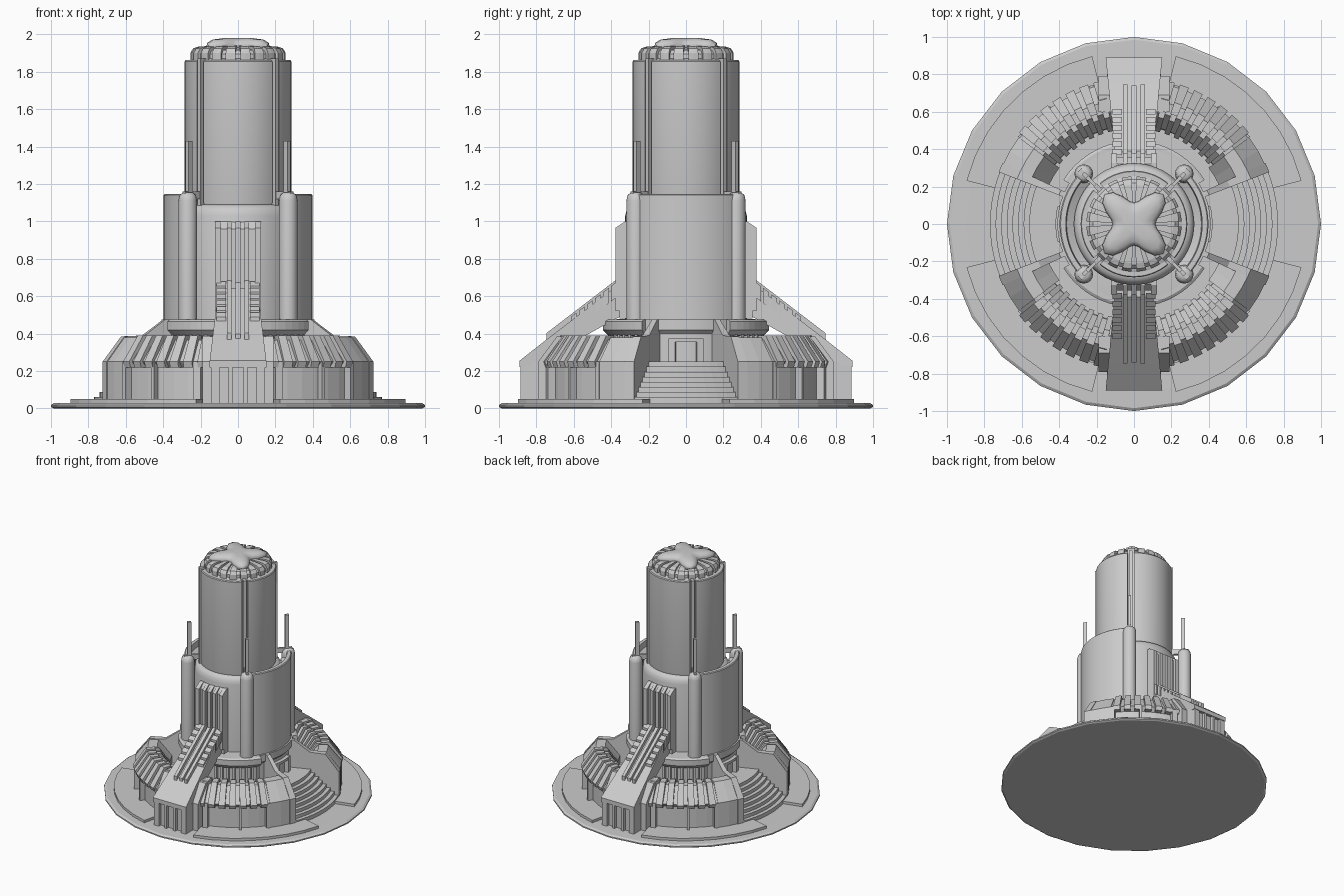
import bpy, bmesh, math
from mathutils import Matrix, Vector

if "Cube" in bpy.data.objects:
    bpy.data.objects.remove(bpy.data.objects["Cube"])


def finish(name, bm, smooth=None):
    bmesh.ops.recalc_face_normals(bm, faces=bm.faces)
    me = bpy.data.meshes.new(name)
    bm.to_mesh(me)
    bm.free()
    ob = bpy.data.objects.new(name, me)
    bpy.context.collection.objects.link(ob)
    if smooth:
        bpy.ops.object.select_all(action='DESELECT')
        ob.select_set(True)
        bpy.context.view_layer.objects.active = ob
        bpy.ops.object.shade_smooth_by_angle(angle=math.radians(smooth))
    return ob


def arcs(name, profile, spans, step=6, smooth=None):
    """Sweep a closed (r, z) profile around z over each span of degrees."""
    bm = bmesh.new()
    for a0, a1 in spans:
        full = a1 - a0 >= 360
        n = max(1, round((a1 - a0) / step))
        rings = []
        for i in range(n if full else n + 1):
            a = math.radians(a0 + (a1 - a0) * i / n)
            rings.append([bm.verts.new((r * math.cos(a), r * math.sin(a), z)) for r, z in profile])
        m = len(profile)
        for i in range(n):
            p, q = rings[i], rings[(i + 1) % len(rings)]
            for j in range(m):
                bm.faces.new((p[j], p[(j + 1) % m], q[(j + 1) % m], q[j]))
        if not full:
            bm.faces.new(rings[0])
            bm.faces.new(rings[-1])
    return finish(name, bm, smooth)


def lathe(name, profile, n, smooth=30):
    """Solid of revolution, closed by flat caps."""
    bm = bmesh.new()
    rings = [[bm.verts.new((r * math.cos(math.tau * i / n), r * math.sin(math.tau * i / n), z))
              for i in range(n)] for r, z in profile]
    for p, q in zip(rings, rings[1:]):
        for i in range(n):
            bm.faces.new((p[i], p[(i + 1) % n], q[(i + 1) % n], q[i]))
    bm.faces.new(rings[0])
    bm.faces.new(rings[-1])
    return finish(name, bm, smooth)


def four(a, b):
    return [(a, b), (180 - b, 180 - a), (180 + a, 180 + b), (360 - b, 360 - a)]


def band(r0, r1, z0, z1):
    return [(r0, z0), (r1, z0), (r1, z1), (r0, z1)]


def prisms(name, items):
    """Profiles in (y outward, z) between x0 and x1 with side flare, on front and back."""
    bm = bmesh.new()
    for prof, x0, x1, flare in items:
        for turn in (0, math.pi):
            rot = Matrix.Rotation(turn, 4, 'Z')
            sides = []
            for x in (x0, x1):
                sides.append([bm.verts.new(rot @ Vector((x * (1 + flare * (y - 0.35)), -y, z))) for y, z in prof])
            a, b = sides
            bm.faces.new(a)
            bm.faces.new(b)
            for j in range(len(prof)):
                k = (j + 1) % len(prof)
                bm.faces.new((a[j], a[k], b[k], b[j]))
    return finish(name, bm)


def both(prof, x0, x1, flare=0):
    return [(prof, x0, x1, flare), (prof, -x1, -x0, flare)]


# Ground plate and raised pads
lathe("base_plate", [(0.985, 0), (1, 0.008), (1, 0.018), (0.985, 0.028), (0.9, 0.03)], 24, None)
arcs("ground_pads", band(0.72, 0.925, 0.02, 0.05), four(14.5, 76), 9)
lathe("courtyard_floor", [(0.56, 0.02), (0.56, 0.2)], 48)

# Ring building: walls, posts, corner blocks and sloping teeth
wall = [(0.52, 0.03), (0.735, 0.03), (0.735, 0.22), (0.765, 0.25), (0.67, 0.365), (0.61, 0.365), (0.53, 0.26)]
arcs("ring_wall", wall, four(36, 82), 7)
corner = [(0.50, 0.03), (0.77, 0.03), (0.77, 0.25), (0.67, 0.38), (0.60, 0.38), (0.50, 0.26)]
arcs("corner_blocks", corner, four(24, 37), 6.5)
arcs("wall_posts", band(0.7, 0.775, 0.03, 0.25), four(37, 39) + four(53, 54.5) + four(72, 75))
outer, inner = [], []
for i in range(7):
    a = 38.5 + i * 5.9
    outer += four(a, a + 3.7)
    inner += four(a + 0.3, a + 3.4)
arcs("outer_teeth", [(0.72, 0.22), (0.775, 0.22), (0.785, 0.25), (0.685, 0.39), (0.62, 0.39), (0.62, 0.34)], outer)
arcs("inner_teeth", [(0.56, 0.23), (0.51, 0.23), (0.51, 0.27), (0.585, 0.38), (0.63, 0.38), (0.63, 0.34)], inner)

# Side stairs with flanking walls
for i in range(8):
    r = 0.56 + 0.03 * i
    arcs("stair_step", band(0.36, r, 0.02, 0.25 - 0.027 * i), [(-21.5, 21.5), (158.5, 201.5)], 4.3)
flank = [(0.38, 0.03), (0.775, 0.03), (0.775, 0.25), (0.67, 0.385), (0.55, 0.39), (0.43, 0.475), (0.38, 0.475)]
arcs("stair_walls", flank, four(21, 25))

# Tower podium with gallery pillars and doors
lathe("podium", [(0.39, 0.1), (0.39, 0.4), (0.41, 0.42), (0.41, 0.475), (0.3, 0.48)], 48)
arcs("podium_ledge", [(0.36, 0.38), (0.415, 0.39), (0.445, 0.42), (0.445, 0.465), (0.43, 0.475), (0.36, 0.475)],
     [(32, 148), (212, 328)], 5.8)
pillars = []
for i in range(8):
    pillars += four(32 + i * 6.5, 34.5 + i * 6.5)
arcs("gallery_pillars", band(0.37, 0.42, 0.19, 0.4), pillars)
arcs("door_frames", band(0.37, 0.42, 0.25, 0.37), four(8, 13))
arcs("door_lintels", band(0.37, 0.42, 0.355, 0.375), [(-13, 13), (167, 193)])

# Lower tower: drum with rounded shoulder, side shells, corner columns
lathe("lower_drum", [(0.325, 0.4), (0.325, 1.03), (0.318, 1.06), (0.305, 1.08), (0.28, 1.09)], 64, 40)
arcs("side_shells", [(0.34, 0.45), (0.398, 0.45), (0.398, 1.14), (0.392, 1.146), (0.365, 1.146), (0.36, 1.10), (0.32, 1.08)],
     [(-42, 42), (138, 222)], 4, 30)
for k in range(4):
    a = math.radians(45 + 90 * k)
    col = lathe("corner_column", [(0.05, 0.45), (0.05, 1.11), (0.044, 1.14), (0.025, 1.155)], 16, 45)
    col.location = (0.38 * math.cos(a), 0.38 * math.sin(a), 0)
for nm, box in (("antennas", (0.355, 0.385, 1.1, 1.43)), ("column_braces", (0.26, 0.41, 1.12, 1.16))):
    w = 1.6
    arcs(nm, band(*box), four(45 - w, 45 + w))

# Upper tower: core, four curved panels and the strips between them
lathe("upper_core", [(0.262, 1.0), (0.262, 1.86), (0.24, 1.87)], 48)
arcs("upper_panels", [(0.25, 1.08), (0.28, 1.08), (0.285, 1.10), (0.285, 1.855), (0.28, 1.862), (0.25, 1.862)],
     [(90 * k - 40, 90 * k + 40) for k in range(4)], 4, 30)
arcs("upper_strips", band(0.25, 0.295, 1.05, 1.87), four(42.5, 47.5))

# Roof cap with rounded radial ribs
lathe("cap", [(0.24, 1.84), (0.24, 1.895), (0.22, 1.915), (0.12, 1.93)], 48)
arcs("cap_ribs", [(0.1, 1.9), (0.24, 1.85), (0.255, 1.86), (0.255, 1.9), (0.24, 1.925), (0.21, 1.935), (0.1, 1.94)],
     [(i * 18 + 3, i * 18 + 15) for i in range(20)], 6)

# Four-pointed roof star, lofted between scaled outlines
bm = bmesh.new()
rings = []
for s, z in ((0.93, 1.915), (1.0, 1.935), (0.97, 1.955), (0.8, 1.972), (0.45, 1.98)):
    ring = []
    for i in range(32):
        t = math.tau * i / 32
        r = (0.115 + 0.108 * abs(math.sin(2 * t)) ** 2.5) * s
        ring.append(bm.verts.new((r * math.cos(t), r * math.sin(t), z)))
    rings.append(ring)
for p, q in zip(rings, rings[1:]):
    for i in range(32):
        bm.faces.new((p[i], p[(i + 1) % 32], q[(i + 1) % 32], q[i]))
bm.faces.new(rings[0])
bm.faces.new(rings[-1])
finish("roof_star", bm, 50)

# Front and back ramps: foot, flared beam, spine rails and edge notches
foot = [(0.6, 0.03), (0.86, 0.03), (0.86, 0.24), (0.6, 0.24)]
post = [(0.6, 0.03), (0.885, 0.03), (0.885, 0.25), (0.6, 0.25)]
wing = [(0.6, 0.03), (0.79, 0.03), (0.79, 0.25), (0.69, 0.385), (0.6, 0.385)]
prisms("ramp_foot", [(foot, -0.14, 0.14, 0)] + both(post, 0.10, 0.145) + both(post, 0.03, 0.05) + [(wing, -0.19, 0.19, 0)])
beam = [(0.3, 0.52), (0.59, 0.36), (0.72, 0.25), (0.89, 0.22), (0.89, 0.255), (0.75, 0.365), (0.39, 0.64), (0.3, 0.64)]
prisms("ramp_beam", [(beam, -0.1, 0.1, 0.95)])


def along(y0, y1, low, high):
    top = lambda y: 0.64 - (y - 0.39) * 0.765
    return [(y0, top(y0) + low), (y1, top(y1) + low), (y1, top(y1) + high), (y0, top(y0) + high)]


prisms("ramp_spine", both(along(0.36, 0.745, -0.03, 0.035), 0.035, 0.06)
       + [(along(0.36, 0.74, -0.03, 0.025), -0.014, 0.014, 0)])
notches = []
for i in range(6):
    y = 0.37 + i * 0.043
    notches += both(along(y, y + 0.03, -0.06, 0.022), 0.065, 0.115)
prisms("ramp_notches", notches)

# Ribbed panels above the ramps
panel = [(0.28, 0.48), (0.355, 0.48), (0.355, 0.96), (0.32, 1.0), (0.28, 1.0)]
rib = [(0.28, 0.52), (0.378, 0.52), (0.378, 0.965), (0.325, 1.0), (0.28, 1.0)]
prisms("tower_panel", [(panel, -0.12, 0.12, 0)] + both(rib, 0.09, 0.122) + both(rib, 0.035, 0.06) + [(rib, -0.014, 0.014, 0)])
